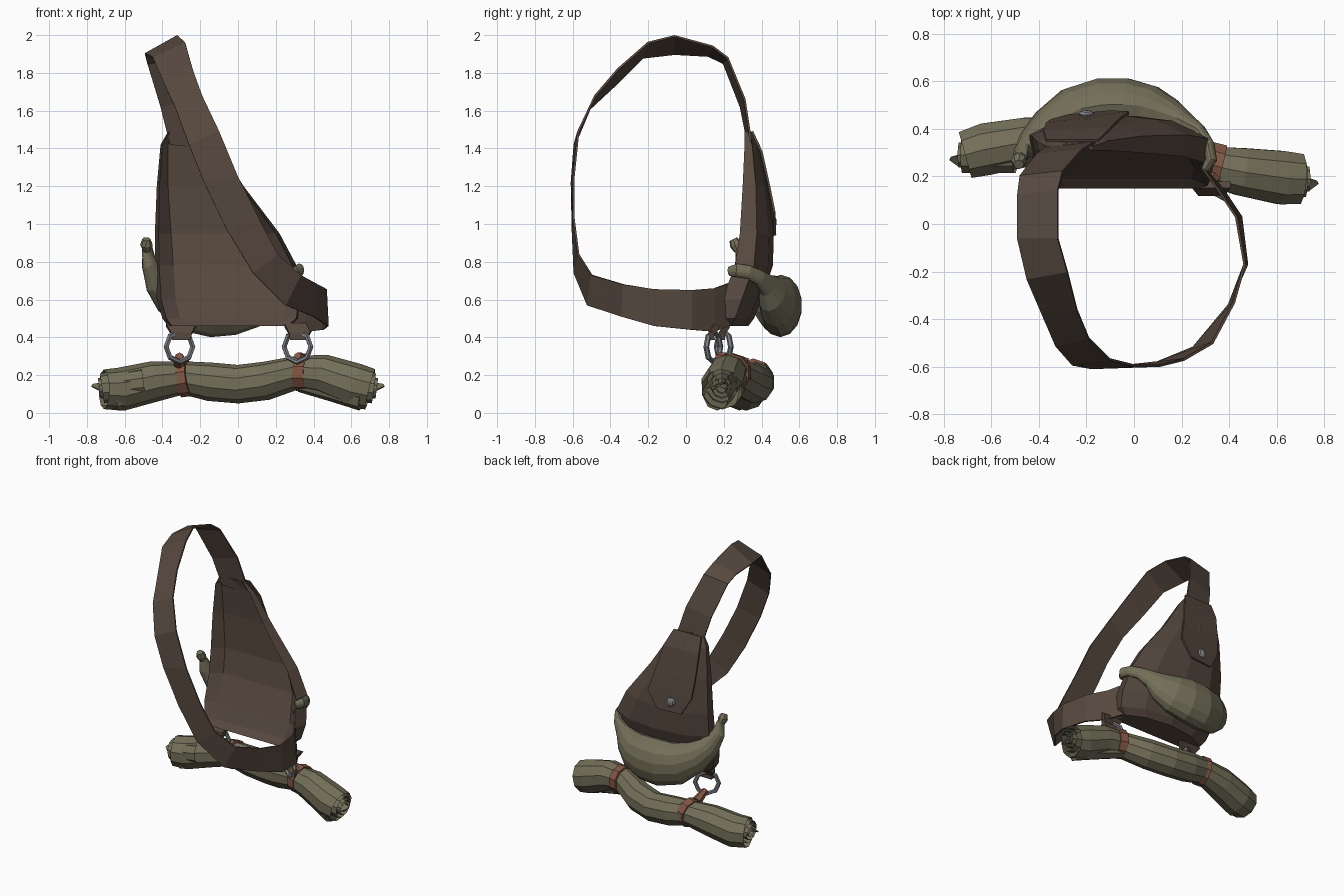
import bpy, bmesh, math
from mathutils import Vector, Matrix

if "Cube" in bpy.data.objects:
    bpy.data.objects.remove(bpy.data.objects["Cube"])


def material(name, rgb):
    m = bpy.data.materials.new(name)
    m.diffuse_color = (*rgb, 1)
    m.use_nodes = True
    m.node_tree.nodes["Principled BSDF"].inputs["Base Color"].default_value = m.diffuse_color
    return m


LEATHER = material("dark_leather", (0.092, 0.064, 0.048))
CLOTH = material("khaki_cloth", (0.172, 0.16, 0.10))
BINDING = material("red_brown_leather", (0.23, 0.095, 0.06))
METAL = material("grey_metal", (0.20, 0.21, 0.23))


def make(name, bm, mat):
    bmesh.ops.recalc_face_normals(bm, faces=bm.faces[:])
    me = bpy.data.meshes.new(name)
    bm.to_mesh(me)
    bm.free()
    me.materials.append(mat)
    ob = bpy.data.objects.new(name, me)
    bpy.context.collection.objects.link(ob)
    return ob


def loft(name, rings, mat, caps=True):
    """Skin a row of closed rings with equal point counts."""
    bm = bmesh.new()
    vs = [[bm.verts.new(p) for p in r] for r in rings]
    n = len(rings[0])
    for a, b in zip(vs, vs[1:]):
        for i in range(n):
            j = (i + 1) % n
            bm.faces.new((a[i], a[j], b[j], b[i]))
    if caps:
        bm.faces.new(vs[0])
        bm.faces.new(vs[-1])
    return make(name, bm, mat)


def tube(name, path, radii, sides, mat, squash=1.0, caps=True):
    """Round tube along a path; squash narrows it horizontally."""
    pts = [Vector(p) for p in path]
    rings = []
    for i, p in enumerate(pts):
        t = (pts[min(i + 1, len(pts) - 1)] - pts[max(i - 1, 0)]).normalized()
        u = Vector((0, 0, 1)) - t * t.z
        if u.length < 0.35:
            u = Vector((1, 0, 0)) - t * t.x
        u.normalize()
        v = t.cross(u)
        rings.append([p + radii[i] * (u * math.cos(a) + v * squash * math.sin(a))
                      for a in (2 * math.pi * k / sides for k in range(sides))])
    return loft(name, rings, mat, caps)


def ribbon(name, pairs, mat, thick):
    """Flat band from pairs of edge points, given thickness."""
    bm = bmesh.new()
    vs = [[bm.verts.new(p) for p in pr] for pr in pairs]
    for a, b in zip(vs, vs[1:]):
        bm.faces.new((a[0], a[1], b[1], b[0]))
    ob = make(name, bm, mat)
    mod = ob.modifiers.new("thickness", "SOLIDIFY")
    mod.thickness = thick
    mod.offset = 0
    return ob


# Shoulder strap: over the shoulder, down the chest, round to the bag corner
ribbon("shoulder_strap", [
    ((-.36, .33, 1.42), (-.15, .35, 1.40)),
    ((-.41, .29, 1.62), (-.22, .31, 1.66)),
    ((-.48, .20, 1.85), (-.30, .22, 1.88)),
    ((-.49, .12, 1.89), (-.32, .14, 1.94)),
    ((-.49, -.06, 1.90), (-.32, -.06, 1.995)),
    ((-.45, -.23, 1.88), (-.28, -.20, 1.96)),
    ((-.39, -.37, 1.74), (-.24, -.36, 1.82)),
    ((-.33, -.51, 1.61), (-.19, -.48, 1.68)),
    ((-.26, -.59, 1.42), (-.10, -.57, 1.49)),
    ((-.18, -.605, 1.22), (0, -.595, 1.25)),
    ((-.06, -.60, .97), (.11, -.595, 1.03)),
    ((.08, -.59, .74), (.21, -.57, .84)),
    ((.25, -.52, .57), (.33, -.50, .73)),
    ((.40, -.34, .51), (.42, -.33, .68)),
    ((.475, -.17, .46), (.465, -.17, .655)),
    ((.45, .03, .44), (.43, .03, .65)),
    ((.37, .15, .43), (.35, .15, .66)),
    ((.27, .25, .47), (.27, .26, .70)),
], LEATHER, 0.011)

# Bag body, hollowed on the wearer's side:
# height, left, right, front, back, depth of the hollow
rings = []
for z, l, r, f, b, h in [(.46, -.37, .28, .15, .33, 0), (.50, -.40, .33, .16, .36, .03),
                         (.60, -.43, .345, .19, .40, .05), (.78, -.44, .31, .26, .46, .06),
                         (.95, -.44, .22, .285, .465, .07), (1.20, -.43, .03, .30, .44, .06),
                         (1.42, -.41, -.11, .31, .39, .03), (1.49, -.37, -.17, .31, .345, .01)]:
    w, m = r - l, (f + b) / 2
    x = lambda t: l + w * t
    rings.append([Vector(p) for p in (
        (x(.03), f, z), (x(.13), f + h, z), (x(.88), f + h, z), (x(.97), f, z),
        (r, m, z), (x(.8), b - .025, z), (x(.5), b, z), (x(.2), b - .025, z), (l, m, z))])
loft("bag_body", rings, LEATHER)

# Closing flap on the back, with its stud
ribbon("bag_flap", [((-.37, .35, 1.49), (-.15, .35, 1.49)),
                    ((-.38, .39, 1.38), (-.10, .40, 1.38)),
                    ((-.37, .42, 1.20), (-.06, .44, 1.20)),
                    ((-.35, .435, 1.06), (-.02, .468, 1.06)),
                    ((-.28, .455, .94), (-.10, .472, .94))], LEATHER, 0.012)
bm = bmesh.new()
bmesh.ops.create_uvsphere(bm, u_segments=8, v_segments=6, radius=0.034,
                          matrix=Matrix.Translation((-.20, .46, 1.01)) @ Matrix.Diagonal((1, .6, 1, 1)))
make("flap_stud", bm, METAL)

# Drinking horn slung round the back of the bag
tube("drinking_horn",
     [(.30, .23, .75), (.325, .27, .755), (.315, .33, .745), (.275, .39, .715),
      (.21, .43, .675), (.15, .455, .63), (.07, .485, .59), (-.03, .502, .572),
      (-.14, .50, .566), (-.26, .47, .58), (-.36, .41, .63), (-.43, .35, .70),
      (-.47, .30, .79), (-.48, .28, .87)],
     [.025, .036, .036, .042, .065, .105, .14, .16, .165, .15, .115, .08, .05, .028],
     14, CLOTH, 0.70)
tube("horn_stopper", [(-.48, .28, .86), (-.485, .265, .89), (-.485, .25, .92)],
     [.025, .034, .022], 8, CLOTH)

# Bedroll: outer cloth, then inner turns peeping out of both open ends
tube("bedroll_outer",
     [(-.71, .29, .125), (-.62, .315, .125), (-.45, .345, .165), (-.29, .365, .185),
      (-.15, .37, .165), (0, .365, .152), (.15, .325, .17), (.32, .245, .215),
      (.45, .22, .205), (.62, .195, .145), (.70, .19, .125)],
     [.105, .115, .108, .088, .102, .102, .102, .088, .105, .118, .11], 10, CLOTH, caps=False)
for name, s, y0, y1 in (("left", -1, .345, .28), ("right", 1, .25, .16)):
    # Loose edge of the cloth lying along the underside
    tube("bedroll_fold_" + name,
         [(s * .33, y0, .165), (s * .5, (y0 + y1) / 2, .125), (s * .66, y1, .08)],
         [.055, .065, .07], 8, CLOTH)
    yc = y1 + (.01 if s < 0 else .03)
    for k, (r, e) in enumerate([(.08, .72), (.055, .735), (.03, .735)]):
        tube(f"bedroll_turn_{k}_{name}", [(s * .5, yc, .16), (s * e, yc, .13)], [r, r], 10,
             CLOTH, caps=False)
    # Thin pointed cloth corner
    ribbon("bedroll_tip_" + name, [((s * .68, yc - .06, .13), (s * .70, yc + .02, .16)),
                                   ((s * .735, yc - .05, .12), (s * .74, yc, .155)),
                                   ((s * .775, yc - .02, .14), (s * .77, yc - .01, .15))], CLOTH, 0.008)

# Bindings, rings and hanging tabs on both sides
for name, x, yb, zb, yr, lean in (("left", -.30, .36, .185, .20, .03),
                                  ("right", .325, .245, .215, .145, -.03)):
    d = Vector((.028, -.007, .004 if x < 0 else -.001))
    c = Vector((x + .015, yb, zb))
    tube("bedroll_binding_" + name, [c - d, c + d], [.10, .10], 10, BINDING)
    tube("binding_loop_" + name, [(x - lean * .3, yb - .04, zb + .07), (x - .01, yr + .02, .30)],
         [.036, .022], 6, BINDING)
    bpy.ops.mesh.primitive_torus_add(
        major_segments=8, minor_segments=6, major_radius=0.08, minor_radius=0.015,
        location=(x - .01, yr, .35),
        rotation=(math.pi / 2, 0, math.radians(28 if x < 0 else -28)))
    ob = bpy.context.object
    ob.name = "hanging_ring_" + name
    ob.data.materials.append(METAL)
    ribbon("ring_tab_" + name, [((x - .08, yr + .02, .465), (x + .08, yr + .02, .465)),
                                ((x - .055, yr - .01, .42), (x + .055, yr - .01, .42)),
                                ((x - .05, yr - .01, .385), (x + .05, yr - .01, .385))], LEATHER, 0.035)
